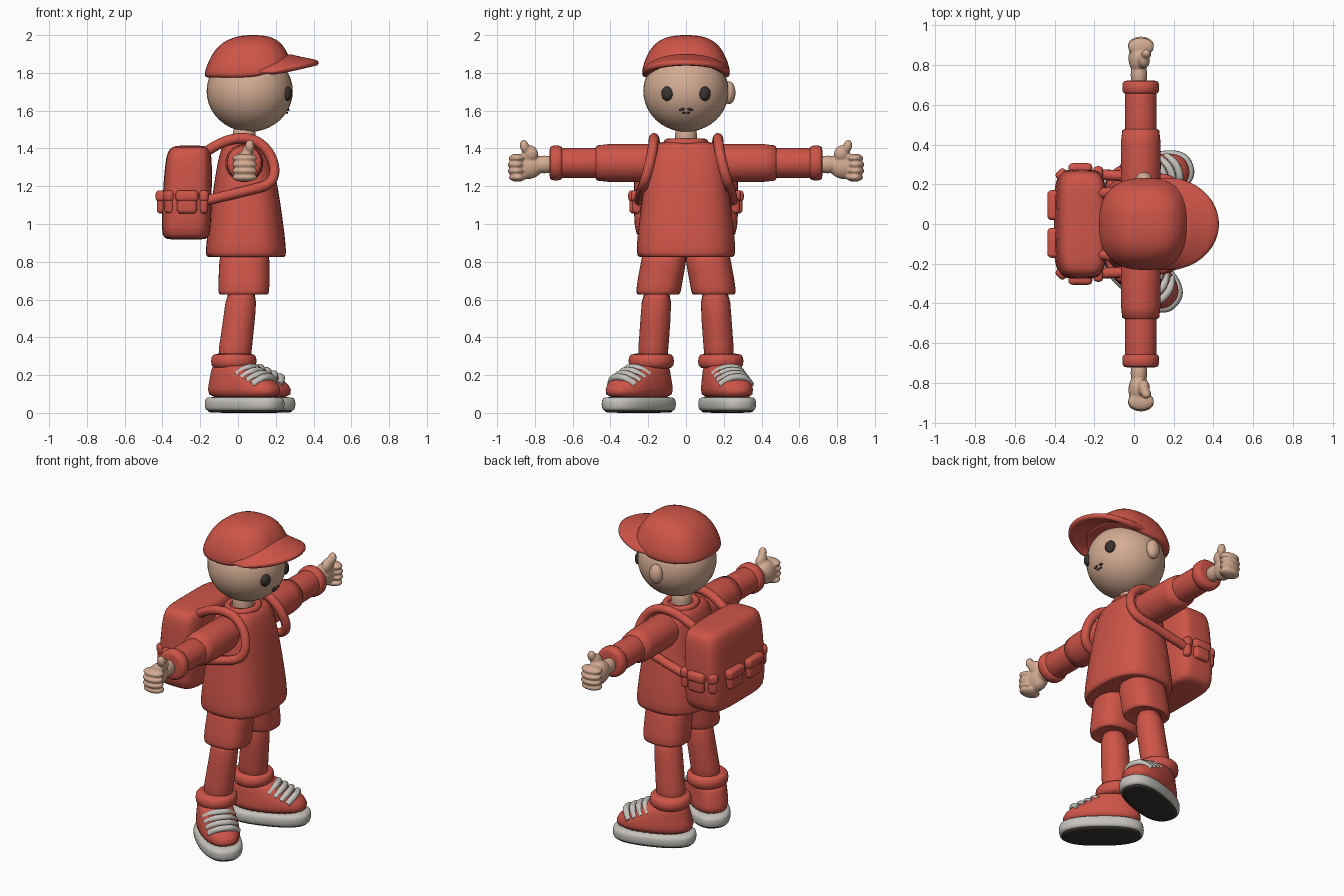
import bpy, bmesh
from math import sin, cos, pi, radians, copysign
from mathutils import Matrix, Vector

if "Cube" in bpy.data.objects:
    bpy.data.objects.remove(bpy.data.objects["Cube"], do_unlink=True)


def material(name, rgb):
    m = bpy.data.materials.new(name)
    m.use_nodes = True
    m.diffuse_color = (*rgb, 1)
    m.node_tree.nodes["Principled BSDF"].inputs["Base Color"].default_value = (*rgb, 1)
    return m


RED = material("coral red", (0.62, 0.09, 0.065))
SKIN = material("warm skin", (0.66, 0.41, 0.29))
GREY = material("pale grey", (0.56, 0.54, 0.50))
DARK = material("charcoal", (0.04, 0.033, 0.03))


def finish(name, bm, mat, place=None):
    bmesh.ops.recalc_face_normals(bm, faces=bm.faces)
    for f in bm.faces:
        f.smooth = True
    me = bpy.data.meshes.new(name)
    bm.to_mesh(me)
    bm.free()
    me.materials.append(mat)
    ob = bpy.data.objects.new(name, me)
    bpy.context.collection.objects.link(ob)
    if place is not None:
        ob.matrix_world = place
    return ob


def subdivide(ob, level=1):
    mod = ob.modifiers.new("soften", "SUBSURF")
    mod.levels = mod.render_levels = level


def loft(name, sections, mat, power=2.0, place=None, n=32):
    """Skin superellipse rings given as (height, cx, cy, rx, ry)."""
    bm = bmesh.new()
    rings = []
    for h, cx, cy, rx, ry in sections:
        ring = []
        for i in range(n):
            c, s = cos(2 * pi * i / n), sin(2 * pi * i / n)
            x = copysign(abs(c) ** (2 / power), c)
            y = copysign(abs(s) ** (2 / power), s)
            ring.append(bm.verts.new((cx + rx * x, cy + ry * y, h)))
        rings.append(ring)
    for a, b in zip(rings, rings[1:]):
        for i in range(n):
            j = (i + 1) % n
            bm.faces.new((a[i], a[j], b[j], b[i]))
    bm.faces.new(rings[0][::-1])
    bm.faces.new(rings[-1])
    ob = finish(name, bm, mat, place)
    subdivide(ob)
    return ob


def tube_band(name, a, b, r, edge, mat, place):
    """Round sleeve-like band with softened rims."""
    rows = [(a, r - edge), (a + edge / 2, r), (b - edge / 2, r), (b, r - edge)]
    return loft(name, [(h, 0, 0, q, q) for h, q in rows], mat, place=place)


def blobs(name, items, mat):
    """Ellipsoids given as (centre, radii, (axis, degrees))."""
    bm = bmesh.new()
    for centre, radii, (axis, deg) in items:
        m = (Matrix.Translation(centre) @ Matrix.Rotation(radians(deg), 4, axis)
             @ Matrix.Diagonal((*radii, 1)))
        bmesh.ops.create_uvsphere(bm, u_segments=32, v_segments=20, radius=1, matrix=m)
    return finish(name, bm, mat)


def box(name, centre, size, mat, turn=0, round_=0.02):
    bm = bmesh.new()
    bmesh.ops.create_cube(bm, size=1, matrix=Matrix.Diagonal((*size, 1)))
    bmesh.ops.bevel(bm, geom=bm.edges[:], offset=round_, segments=4, profile=0.5, affect="EDGES")
    return finish(name, bm, mat, Matrix.Translation(centre) @ Matrix.Rotation(radians(turn), 4, "Z"))


def tube(name, points, r, mat, place=None, closed=False):
    cu = bpy.data.curves.new(name, "CURVE")
    cu.dimensions = "3D"
    cu.bevel_depth, cu.bevel_resolution, cu.use_fill_caps = r, 4, True
    sp = cu.splines.new("NURBS")
    sp.points.add(len(points) - 1)
    for p, co in zip(sp.points, points):
        p.co = (*co, 1)
    sp.use_cyclic_u, sp.use_endpoint_u, sp.order_u = closed, True, 3
    sp.resolution_u = 8
    cu.materials.append(mat)
    ob = bpy.data.objects.new(name, cu)
    bpy.context.collection.objects.link(ob)
    if place is not None:
        ob.matrix_world = place
    return ob


NONE = ("Z", 0)

# Head, ear and face
blobs("head", [((0.062, 0, 1.703), (0.228, 0.226, 0.215), NONE)], SKIN)
blobs("left_ear", [((0.05, 0.228, 1.695), (0.042, 0.034, 0.06), NONE)], SKIN)
for s, side in ((1, "left"), (-1, "right")):
    blobs(side + "_eye", [((0.262, s * 0.1, 1.69), (0.022, 0.032, 0.038), ("Z", s * 24))], DARK)
    blobs(side + "_mouth_mark", [((0.266, s * 0.022, 1.606), (0.006, 0.016, 0.007), ("X", -s * 20)),
                                 ((0.260, s * 0.012, 1.588), (0.005, 0.010, 0.005), NONE)], DARK)
loft("neck", [(h, 0.033, 0, 0.06, 0.058) for h in (1.38, 1.42, 1.46, 1.53)], SKIN)

# Cap crown with a rim that lifts over the face
crown = loft("cap_crown", [
    (1.772, 0.055, 0, 0.215, 0.215), (1.778, 0.055, 0, 0.234, 0.232), (1.81, 0.056, 0, 0.232, 0.235),
    (1.86, 0.06, 0, 0.218, 0.222), (1.92, 0.066, 0, 0.192, 0.195), (1.965, 0.072, 0, 0.15, 0.155),
    (1.99, 0.08, 0, 0.10, 0.105), (2.001, 0.08, 0, 0.04, 0.04)], RED, power=2.5)
for v in crown.data.vertices:
    lift = min(1, max(0, (v.co.x - 0.1) / 0.16))
    v.co.z += max(0, 1.87 - v.co.z) * lift * 0.8

# Cap brim, arched across the front
bm = bmesh.new()
rows = []
for k in range(5):
    f = k / 4
    row = []
    for i in range(25):
        t = -pi / 2 + pi * i / 24
        c = cos(t)
        x = 0.08 + 0.12 * f + c * (0.17 + 0.06 * f)
        z = 1.795 + c * (0.095 - 0.04 * f ** 0.8)
        row.append(bm.verts.new((x, (0.215 + 0.004 * f) * sin(t), z)))
    rows.append(row)
for a, b in zip(rows, rows[1:]):
    for i in range(24):
        bm.faces.new((a[i], b[i], b[i + 1], a[i + 1]))
brim = finish("cap_brim", bm, RED)
mod = brim.modifiers.new("thickness", "SOLIDIFY")
mod.thickness, mod.offset = 0.034, 0
subdivide(brim)

# Jumper body and collar
loft("jumper_body", [
    (0.835, 0.042, 0, 0.17, 0.21), (0.822, 0.042, 0, 0.205, 0.25), (0.835, 0.042, 0, 0.217, 0.265),
    (0.95, 0.042, 0, 0.205, 0.257), (1.1, 0.042, 0, 0.185, 0.238), (1.25, 0.04, 0, 0.162, 0.218),
    (1.37, 0.037, 0, 0.137, 0.205), (1.42, 0.035, 0, 0.115, 0.175), (1.44, 0.035, 0, 0.085, 0.12)],
    RED, power=2.6)
ring = [(0.035 + 0.085 * cos(i * pi / 8), 0.1 * sin(i * pi / 8), 1.432) for i in range(16)]
tube("collar", ring, 0.02, RED, closed=True)

# Backpack with lid seam and pockets
loft("backpack", [
    (0.917, -0.275, 0, 0.09, 0.20), (0.925, -0.275, 0, 0.117, 0.25), (0.96, -0.275, 0, 0.133, 0.275),
    (1.15, -0.269, 0, 0.13, 0.278), (1.32, -0.262, 0, 0.125, 0.272), (1.385, -0.258, 0, 0.115, 0.26),
    (1.41, -0.255, 0, 0.095, 0.235), (1.416, -0.255, 0, 0.05, 0.15)], RED, power=4.5)
for s, side in ((1, "left"), (-1, "right")):
    pockets = (("back", -0.405, 0.095, 0.15, 0), ("corner", -0.36, 0.245, 0.06, -s * 45),
               ("side", -0.27, 0.275, 0.12, 90), ("strap_end", -0.18, 0.26, 0.05, 90))
    for part, x, y, wide, turn in pockets:
        name = f"{side}_{part}_pocket"
        box(name, (x, s * y, 1.105), (0.05, wide * 0.88, 0.10), RED, turn)
        box(name + "_flap", (x, s * y, 1.148), (0.062, wide, 0.06), RED, turn)

for s, side in ((1, "left"), (-1, "right")):
    # Shoulder strap looping round the arm
    path = [(-0.2, 0.15, 1.36), (-0.12, 0.16, 1.42), (0.0, 0.17, 1.46), (0.1, 0.17, 1.445),
            (0.175, 0.18, 1.37), (0.20, 0.205, 1.27), (0.165, 0.225, 1.205),
            (0.04, 0.238, 1.175), (-0.1, 0.245, 1.14), (-0.19, 0.25, 1.12)]
    tube(side + "_strap", [(x, s * y, z) for x, y, z in path], 0.027, RED)

    # Sleeves and cuff along the arm
    arm = Matrix.Translation((0.034, 0, 1.323)) @ Matrix.Rotation(-s * pi / 2, 4, "X")
    tube_band(side + "_upper_sleeve", 0.1, 0.482, 0.102, 0.012, RED, arm)
    tube_band(side + "_lower_sleeve", 0.4, 0.70, 0.081, 0.01, RED, arm)
    tube_band(side + "_sleeve_cuff", 0.652, 0.724, 0.094, 0.016, RED, arm)

    # Hand: palm, four curled fingers and a raised thumb, fused together
    parts = [((0.025, s * 0.75, 1.315), (0.042, 0.075, 0.047), NONE),
             ((0.022, s * 0.835, 1.308), (0.05, 0.08, 0.07), ("X", -s * 8)),
             ((0.05, s * 0.825, 1.375), (0.03, 0.04, 0.045), ("X", -s * 40)),
             ((0.062, s * 0.855, 1.41), (0.025, 0.024, 0.036), ("X", -s * 15))]
    for i in range(4):
        reach = 0.892 + 0.008 * sin(i)
        parts.append(((0.035, s * reach, 1.247 + 0.034 * i), (0.066, 0.045, 0.023), NONE))
    hand = blobs(side + "_hand", parts, SKIN)
    mod = hand.modifiers.new("fuse", "REMESH")
    mod.mode, mod.voxel_size, mod.use_smooth_shade = "VOXEL", 0.006, True
    mod = hand.modifiers.new("relax", "SMOOTH")
    mod.factor, mod.iterations = 0.5, 3

    # Shorts leg, trouser leg and ankle roll
    loft(side + "_shorts_leg", [
        (0.64, 0.03, s * 0.147, 0.10, 0.09), (0.622, 0.03, s * 0.147, 0.125, 0.108),
        (0.632, 0.03, s * 0.147, 0.137, 0.12), (0.72, 0.032, s * 0.135, 0.135, 0.12),
        (0.8, 0.034, s * 0.117, 0.134, 0.12), (0.87, 0.036, s * 0.115, 0.13, 0.118)], RED, power=2.5)
    loft(side + "_leg", [(0.68, 0.022, s * 0.153, 0.083, 0.08), (0.5, 0.008, s * 0.16, 0.084, 0.08),
                         (0.34, -0.016, s * 0.174, 0.088, 0.08), (0.24, -0.02, s * 0.178, 0.09, 0.08)], RED)
    tube_band(side + "_ankle_roll", 0.232, 0.316, 0.122, 0.025, RED,
              Matrix.Translation((-0.022, s * 0.184, 0)))

    # Shoe, with the right toe turned out further
    cx, cy, turn = (0.067, 0.218, 20) if s > 0 else (0.035, -0.25, -41)
    foot = Matrix.Translation((cx, cy, 0)) @ Matrix.Rotation(radians(turn), 4, "Z")
    loft(side + "_outsole", [(0, 0, 0, 0.21, 0.09), (0.004, 0, 0, 0.232, 0.112),
                             (0.03, 0, 0, 0.232, 0.112)], DARK, 2.5, foot)
    loft(side + "_sole", [(0.01, 0, 0, 0.225, 0.105), (0.012, 0, 0, 0.24, 0.12),
                          (0.045, 0, 0, 0.247, 0.127), (0.078, 0, 0, 0.242, 0.122),
                          (0.086, 0, 0, 0.225, 0.105)], GREY, 2.5, foot)
    loft(side + "_shoe_upper", [
        (0.07, 0, 0, 0.226, 0.11), (0.125, -0.002, 0, 0.228, 0.115), (0.165, -0.012, 0, 0.208, 0.11),
        (0.2, -0.04, 0, 0.17, 0.104), (0.23, -0.065, 0, 0.137, 0.098),
        (0.262, -0.075, 0, 0.11, 0.09)], RED, 2.4, foot)
    for i in range(4):
        x, z = 0.045 + 0.038 * i, 0.236 - 0.017 * i
        lace = [(x - 0.03, -0.085, z - 0.035), (x, -0.05, z), (x + 0.008, 0, z + 0.006),
                (x, 0.05, z), (x - 0.03, 0.085, z - 0.035)]
        tube(f"{side}_lace_{i + 1}", lace, 0.019, GREY, foot)
